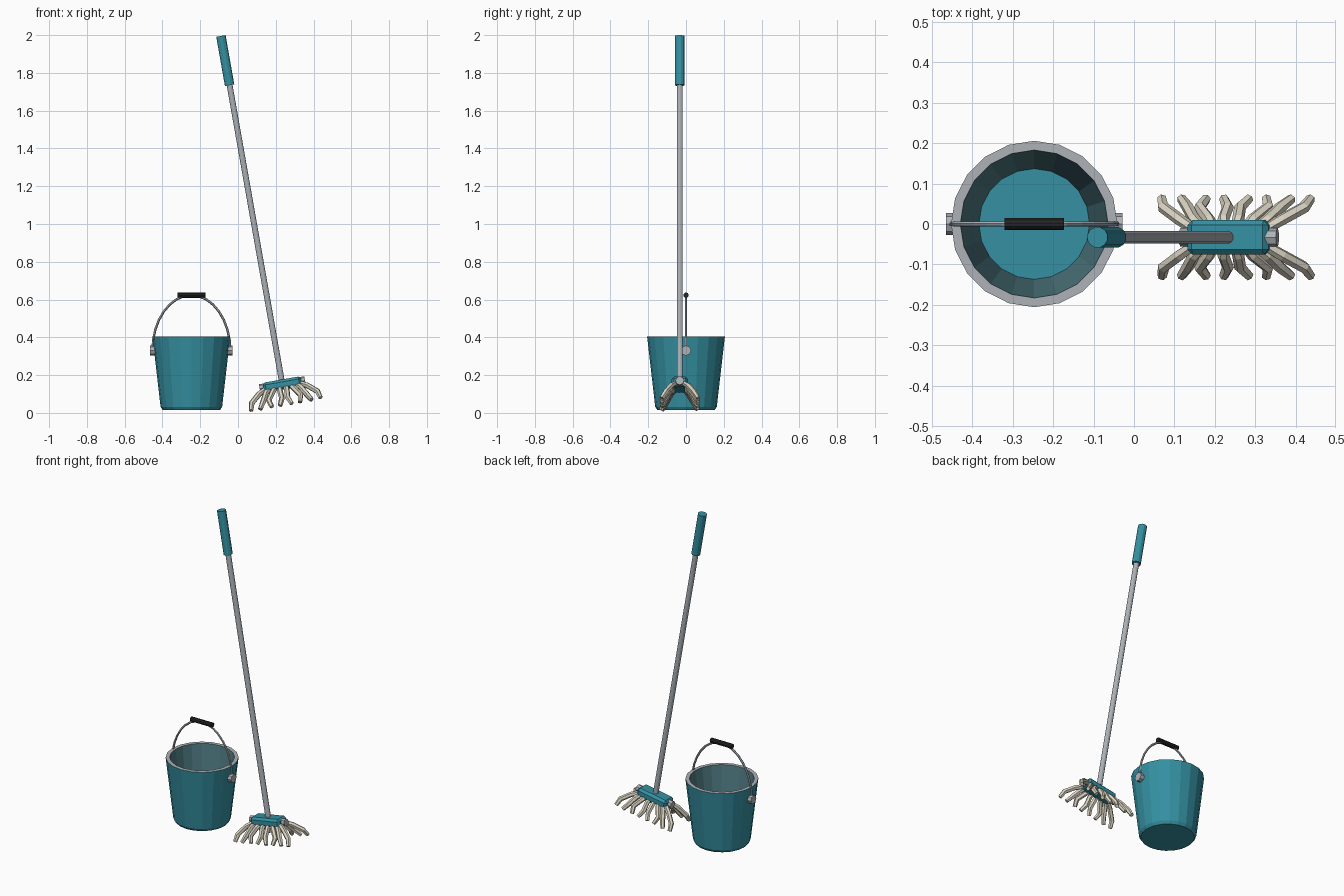
import bpy, bmesh, math, random
from mathutils import Vector, Matrix

if "Cube" in bpy.data.objects:
    bpy.data.objects.remove(bpy.data.objects["Cube"])

random.seed(4)


def material(name, rgb):
    m = bpy.data.materials.new(name)
    m.diffuse_color = (*rgb, 1)
    m.use_nodes = True
    m.node_tree.nodes["Principled BSDF"].inputs["Base Color"].default_value = m.diffuse_color
    return m


TEAL = material("teal", (0.035, 0.28, 0.36))
INNER = material("inner_teal", (0.08, 0.20, 0.23))
METAL = material("metal", (0.42, 0.45, 0.48))
BLACK = material("black", (0.02, 0.02, 0.02))
YARN = material("yarn", (0.70, 0.66, 0.54))


def finish(name, bm, mats, matrix=Matrix()):
    bmesh.ops.recalc_face_normals(bm, faces=bm.faces)
    me = bpy.data.meshes.new(name)
    bm.to_mesh(me)
    bm.free()
    for m in mats:
        me.materials.append(m)
    ob = bpy.data.objects.new(name, me)
    ob.matrix_world = matrix
    bpy.context.collection.objects.link(ob)
    return ob


def add_tube(bm, points, radii, sides):
    """Capped tube along points."""
    pts = [Vector(p) for p in points]
    rings, u = [], None
    for i, p in enumerate(pts):
        t = Vector()
        if i > 0:
            t += (p - pts[i - 1]).normalized()
        if i < len(pts) - 1:
            t += (pts[i + 1] - p).normalized()
        t.normalize()
        if u is None:
            u = t.orthogonal()
        u = (u - t * u.dot(t)).normalized()
        v = t.cross(u)
        ring = []
        for k in range(sides):
            a = 2 * math.pi * k / sides
            ring.append(bm.verts.new(p + radii[i] * (u * math.cos(a) + v * math.sin(a))))
        rings.append(ring)
    for a, b in zip(rings, rings[1:]):
        for k in range(sides):
            n = (k + 1) % sides
            bm.faces.new((a[k], a[n], b[n], b[k]))
    bm.faces.new(rings[0][::-1])
    bm.faces.new(rings[-1])


def tube(name, points, radius, sides, mat, matrix=Matrix()):
    bm = bmesh.new()
    radii = radius if isinstance(radius, (list, tuple)) else [radius] * len(points)
    add_tube(bm, points, radii, sides)
    return finish(name, bm, [mat], matrix)


# Bucket: lathed shell with bare rim and darker inside wall
BX = -0.247
place = Matrix.Translation((BX, 0, 0))
profile = [(0.152, 0.015), (0.163, 0.032), (0.206, 0.405), (0.183, 0.405), (0.137, 0.045)]
slots = [0, 0, 1, 2]
N = 20
bm = bmesh.new()
rings = [[bm.verts.new((r * math.cos(2 * math.pi * k / N), r * math.sin(2 * math.pi * k / N), z))
          for k in range(N)] for r, z in profile]
for a, b, s in zip(rings, rings[1:], slots):
    for k in range(N):
        n = (k + 1) % N
        bm.faces.new((a[k], a[n], b[n], b[k])).material_index = s
bm.faces.new(rings[0][::-1])
bm.faces.new(rings[-1])
finish("bucket", bm, [TEAL, METAL, INNER], place)

# Bucket ears, wire bail and grip
for side, label in ((-1, "left"), (1, "right")):
    tube("bucket_ear_" + label, [(side * 0.190, 0, 0.33), (side * 0.218, 0, 0.33)],
         0.027, 8, METAL, place)
arc = [(-0.206 * math.cos(math.pi * i / 16), 0, 0.33 + 0.293 * math.sin(math.pi * i / 16))
       for i in range(17)]
tube("bucket_bail", arc, 0.0065, 6, METAL, place)
tube("bail_grip", [(-0.074, 0, 0.623), (0.074, 0, 0.623)], 0.0145, 10, BLACK, place)

# Mop frame: leaning 10 degrees, origin in the head block
mop = Matrix.Translation((0.235, -0.033, 0.15)) @ Matrix.Rotation(math.radians(-10), 4, 'Y')
tube("mop_pole", [(0, 0, 0), (0, 0, 1.62)], 0.016, 12, METAL, mop)
tube("mop_grip", [(0, 0, 1.609), (0, 0, 1.874)], 0.026, 12, TEAL, mop)

# Mop head block and clamp bar
bm = bmesh.new()
bmesh.ops.create_cube(bm, size=1)
bmesh.ops.scale(bm, vec=(0.204, 0.086, 0.054), verts=bm.verts)
bmesh.ops.bevel(bm, geom=bm.edges[:], offset=0.013, segments=1, affect='EDGES')
finish("mop_head", bm, [TEAL], mop)
tube("clamp_bar", [(-0.122, 0, 0), (0.122, 0, 0)], 0.023, 8, METAL, mop)

# Mop strands: two fanned rows of eight
bm = bmesh.new()
for side in (-1, 1):
    for i in range(8):
        s = -1 + 2 * i / 7
        kink = 0.010 * (1 if i % 2 else -1) * (abs(s) < 0.9)
        d = random.uniform(-0.003, 0.003)
        path = [(s * 0.090, side * 0.020, -0.008),
                (s * 0.130, side * 0.045, -0.028),
                (s * 0.177 + kink, side * 0.074, -0.070 + d),
                (s * 0.187 - kink * 0.5, side * 0.096, -0.106 + d)]
        add_tube(bm, path, [0.013, 0.015, 0.015, 0.012], 6)
finish("mop_strands", bm, [YARN], mop)
